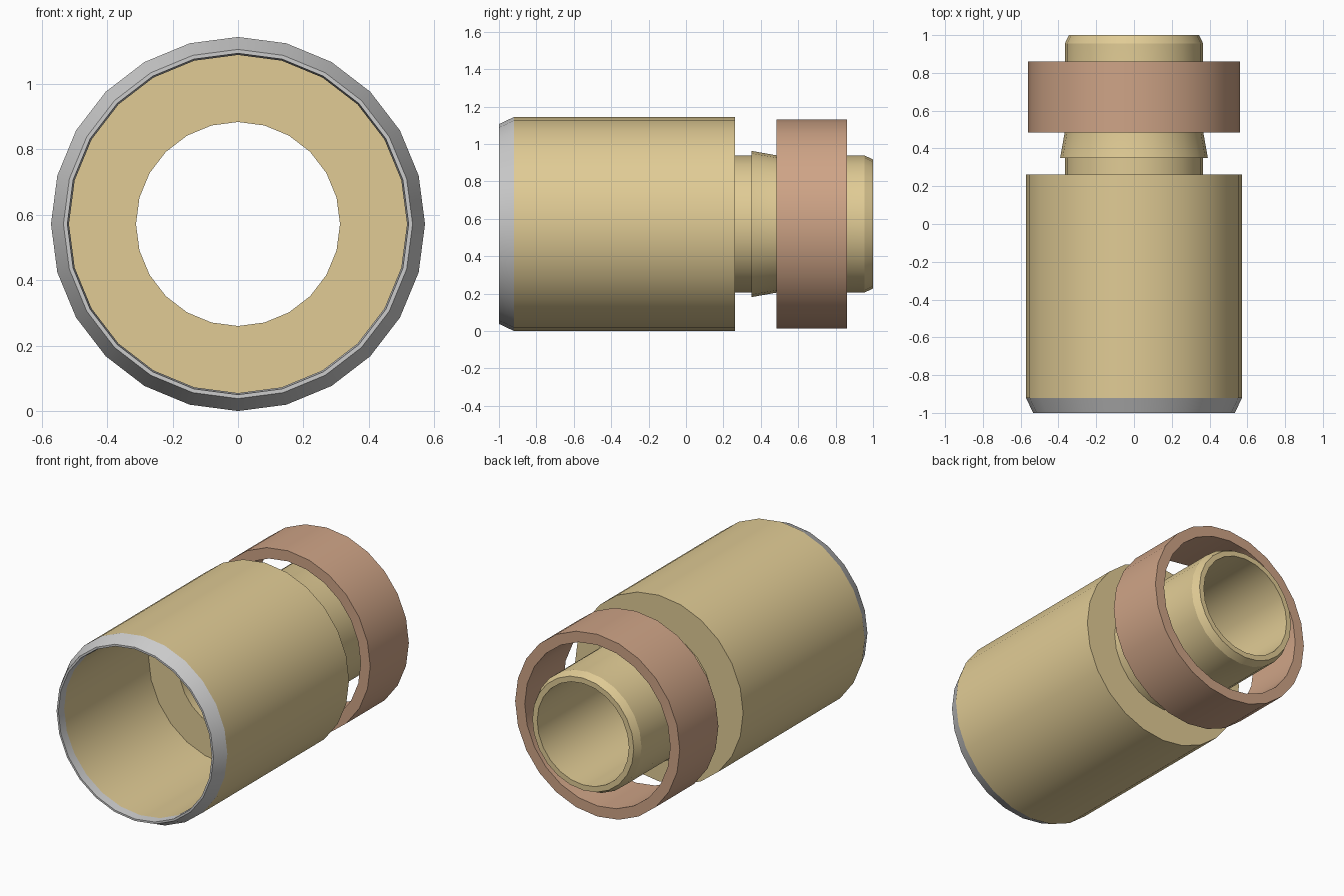
import bpy, bmesh, math

if "Cube" in bpy.data.objects:
    bpy.data.objects.remove(bpy.data.objects["Cube"])

SIDES = 24
AXIS_Z = 0.572


def material(name, rgb):
    m = bpy.data.materials.new(name)
    m.diffuse_color = (*rgb, 1)
    m.use_nodes = True
    m.node_tree.nodes["Principled BSDF"].inputs["Base Color"].default_value = m.diffuse_color
    return m


def lathe(name, profile, mat=None, closed=False):
    """Revolve (radius, y) points around the lengthwise y axis.
    Profiles run front to back on the outside, then forward on the inside."""
    bm = bmesh.new()
    rings = []
    for r, y in profile:
        ring = []
        for i in range(SIDES):
            a = 2 * math.pi * i / SIDES
            ring.append(bm.verts.new((r * math.sin(a), y, AXIS_Z + r * math.cos(a))))
        rings.append(ring)
    pairs = list(zip(rings, rings[1:]))
    if closed:
        pairs.append((rings[-1], rings[0]))
    for p, q in pairs:
        for i in range(SIDES):
            j = (i + 1) % SIDES
            bm.faces.new((p[i], q[i], q[j], p[j]))
    # outside faces must point away from the axis
    bm.normal_update()
    me = bpy.data.meshes.new(name)
    f = max(bm.faces, key=lambda f: f.calc_center_median().x)
    if f.normal.x < 0:
        bmesh.ops.reverse_faces(bm, faces=bm.faces[:])
    bm.to_mesh(me)
    bm.free()
    ob = bpy.data.objects.new(name, me)
    bpy.context.collection.objects.link(ob)
    if mat:
        me.materials.append(mat)
    bpy.ops.object.select_all(action='DESELECT')
    ob.select_set(True)
    bpy.context.view_layer.objects.active = ob
    bpy.ops.object.shade_smooth_by_angle(angle=math.radians(20))
    return ob


tan = material("tan", (0.75, 0.60, 0.30))
copper = material("copper_brown", (0.62, 0.37, 0.24))

# Wide sleeve, barbed spigot, bore and front socket
lathe("fitting_body", [
    (0.572, -0.92), (0.572, 0.262), (0.366, 0.262),
    (0.366, 0.35), (0.391, 0.35), (0.366, 0.49),
    (0.366, 0.955), (0.345, 1.0), (0.312, 1.0),
    (0.312, -0.13), (0.517, -0.13), (0.517, -0.95)], tan)

# Bare grey chamfered lip at the socket mouth
lathe("front_rim", [
    (0.517, -0.95), (0.522, -1.0), (0.534, -1.0), (0.572, -0.92)])

# Loose clamp ring around the spigot
lathe("clamp_ring", [
    (0.56, 0.485), (0.56, 0.86), (0.495, 0.86), (0.495, 0.485)],
    copper, closed=True)
